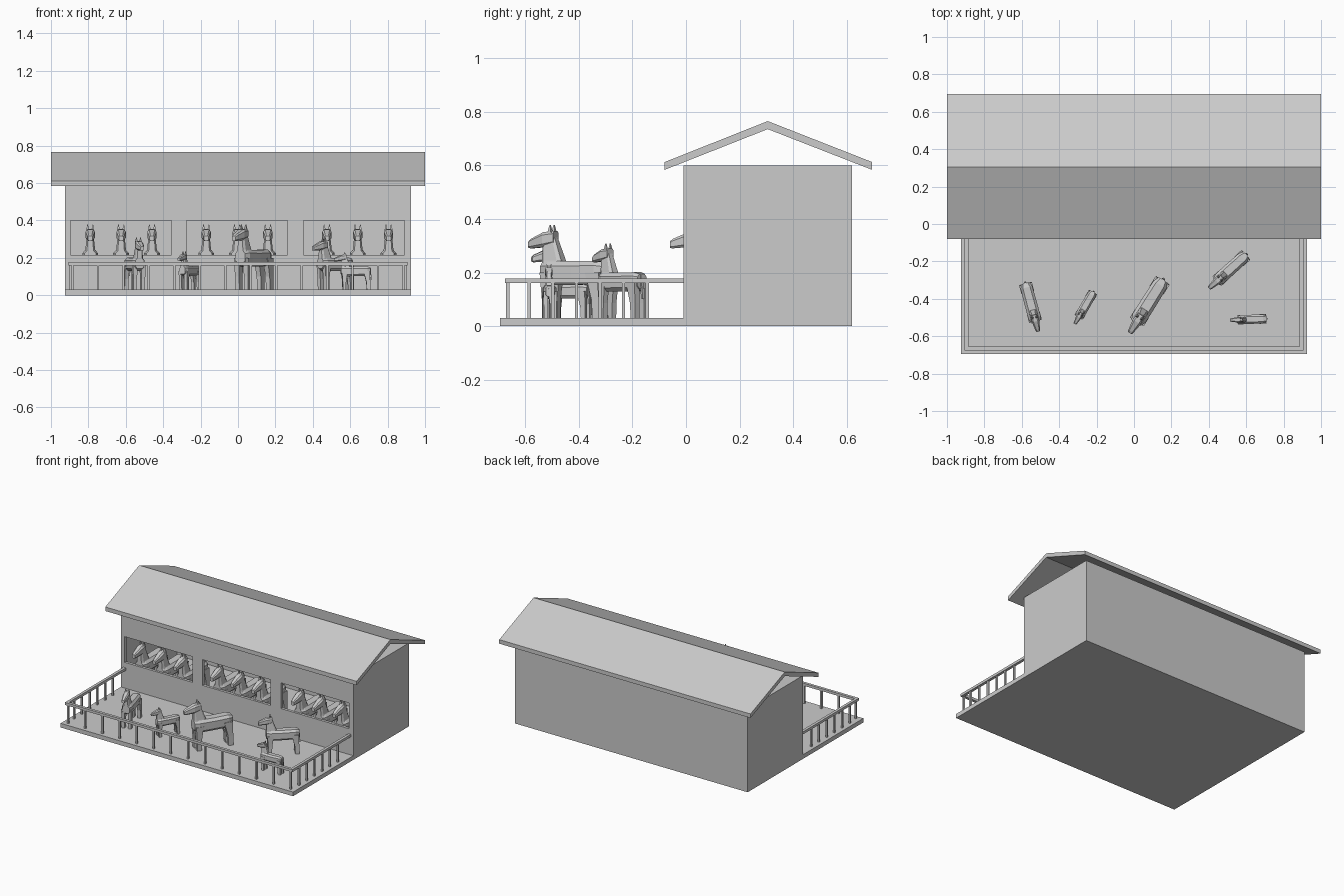
import bpy, bmesh, math
from mathutils import Matrix, Vector

if "Cube" in bpy.data.objects:
    bpy.data.objects.remove(bpy.data.objects["Cube"])

# Single plain colour
GREY = (0.6, 0.6, 0.6, 1)
mat = bpy.data.materials.new("plain_grey")
mat.use_nodes = True
mat.diffuse_color = GREY
mat.node_tree.nodes["Principled BSDF"].inputs["Base Color"].default_value = GREY


def finish(name, bm):
    bmesh.ops.recalc_face_normals(bm, faces=bm.faces)
    mesh = bpy.data.meshes.new(name)
    bm.to_mesh(mesh)
    bm.free()
    mesh.materials.append(mat)
    obj = bpy.data.objects.new(name, mesh)
    bpy.context.collection.objects.link(obj)
    return obj


def add_box(bm, lo, hi):
    lo, hi = Vector(lo), Vector(hi)
    m = Matrix.Translation((lo + hi) / 2) @ Matrix.Diagonal((*(hi - lo), 1))
    bmesh.ops.create_cube(bm, size=1, matrix=m)


def box(name, lo, hi):
    bm = bmesh.new()
    add_box(bm, lo, hi)
    return finish(name, bm)


def loft(bm, sections, axis, bevel=0.0, x=0.0):
    """Join box-like rings. Section: (along, centre, half width, half depth)."""
    rings = []
    for along, mid, hw, hd in sections:
        c = 1 - bevel
        if bevel:
            pts = [(1, -c), (1, c), (c, 1), (-c, 1), (-1, c), (-1, -c), (-c, -1), (c, -1)]
        else:
            pts = [(1, -1), (1, 1), (-1, 1), (-1, -1)]
        ring = []
        for u, v in pts:
            a, b = x + u * hw, mid + v * hd
            ring.append(bm.verts.new((a, along, b) if axis == "y" else (a, b, along)))
        rings.append(ring)
    n = len(rings[0])
    for r, s in zip(rings, rings[1:]):
        for i in range(n):
            bm.faces.new((r[i], r[(i + 1) % n], s[(i + 1) % n], s[i]))
    bm.faces.new(rings[0])
    bm.faces.new(rings[-1])


def horse_mesh():
    bm = bmesh.new()
    # Trunk
    loft(bm, [(-0.11, 0.175, 0.03, 0.032), (-0.08, 0.168, 0.042, 0.045),
              (0.03, 0.168, 0.042, 0.044), (0.13, 0.17, 0.04, 0.044),
              (0.16, 0.172, 0.028, 0.034)], "y", 0.4)
    # Neck
    loft(bm, [(0.17, -0.062, 0.036, 0.048), (0.215, -0.068, 0.026, 0.042),
              (0.3, -0.084, 0.017, 0.026)], "z", 0.35)
    # Head
    loft(bm, [(-0.175, 0.274, 0.012, 0.013), (-0.163, 0.278, 0.016, 0.018),
              (-0.105, 0.293, 0.025, 0.028), (-0.06, 0.3, 0.02, 0.025)], "y", 0.4)
    # Tail
    loft(bm, [(0.09, 0.166, 0.005, 0.005), (0.2, 0.156, 0.01, 0.008)], "z")
    for side in (-1, 1):
        # Ears
        loft(bm, [(0.315, -0.076, 0.008, 0.008), (0.347, -0.076, 0.002, 0.002)],
             "z", 0, side * 0.014)
        # Front and hind legs
        loft(bm, [(0, -0.08, 0.013, 0.015), (0.07, -0.08, 0.013, 0.016),
                  (0.17, -0.078, 0.016, 0.026)], "z", 0, side * 0.028)
        loft(bm, [(0, 0.142, 0.013, 0.016), (0.07, 0.14, 0.013, 0.018),
                  (0.17, 0.125, 0.016, 0.03)], "z", 0, side * 0.028)
    return finish("yard_horse_large", bm)


# Yard floor
FLOOR = 0.03
box("yard_floor", (-0.925, -0.695, 0), (0.925, -0.01, FLOOR))

# Hollow stable walls with three wide openings
walls = box("stable_walls", (-0.925, -0.01, 0), (0.925, 0.62, 0.6))
cutters = [box("room_cutter", (-0.905, 0.01, FLOOR), (0.905, 0.6, 0.58))]
windows = (-0.625, -0.005, 0.62)
for wx in windows:
    cutters.append(box("window_cutter", (wx - 0.27, -0.05, 0.215), (wx + 0.27, 0.05, 0.4)))
bpy.context.view_layer.objects.active = walls
for cutter in cutters:
    mod = walls.modifiers.new("cut", "BOOLEAN")
    mod.operation = "DIFFERENCE"
    mod.solver = "EXACT"
    mod.object = cutter
    bpy.ops.object.modifier_apply(modifier=mod.name)
    bpy.data.objects.remove(cutter)

# Gable roof: chevron profile extruded along x
profile = [(-0.08, 0.583), (0.305, 0.735), (0.695, 0.583),
           (0.695, 0.612), (0.305, 0.765), (-0.08, 0.612)]
bm = bmesh.new()
ends = [[bm.verts.new((x, y, z)) for y, z in profile] for x in (-1, 1)]
for i in range(6):
    j = (i + 1) % 6
    bm.faces.new((ends[0][i], ends[0][j], ends[1][j], ends[1][i]))
for e in ends:
    bm.faces.new((e[0], e[1], e[4], e[5]))
    bm.faces.new((e[1], e[2], e[3], e[4]))
finish("roof", bm)

# Fence rails
RX, RY = 0.895, -0.665
bm = bmesh.new()
add_box(bm, (-RX - 0.01, RY - 0.01, 0.16), (RX + 0.01, RY + 0.01, 0.178))
for s in (-1, 1):
    add_box(bm, (s * RX - 0.01, RY + 0.01, 0.16), (s * RX + 0.01, -0.01, 0.178))
finish("fence_rails", bm)

# Fence posts
spots = [(-0.885 + i * 1.77 / 13, RY) for i in range(14)]
spots += [(s * RX, -0.673 + 0.088 * k) for s in (-1, 1) for k in range(1, 7)]
bm = bmesh.new()
for x, y in spots:
    add_box(bm, (x - 0.006, y - 0.006, FLOOR), (x + 0.006, y + 0.006, 0.16))
finish("fence_posts", bm)

# Horses in the yard
first = horse_mesh()


def place(obj, x, y, turn, scale):
    obj.location = (x, y, FLOOR)
    obj.rotation_euler.z = math.radians(turn)
    obj.scale = (scale,) * 3


def copy_horse(name, *where):
    obj = first.copy()
    obj.name = name
    bpy.context.collection.objects.link(obj)
    place(obj, *where)


place(first, 0.07, -0.435, -32, 1)
copy_horse("yard_horse_left", -0.548, -0.44, 15, 0.8)
copy_horse("yard_horse_right", 0.505, -0.25, -48, 0.8)
copy_horse("foal_left", -0.265, -0.445, -30, 0.59)
copy_horse("foal_right", 0.615, -0.51, -88, 0.58)

# Horses looking out of the stable
for wx in windows:
    for k in (-1, 0, 1):
        copy_horse("stable_horse", wx + 0.02 * (wx > 0) + k * 0.165, 0.115, 0, 1)
